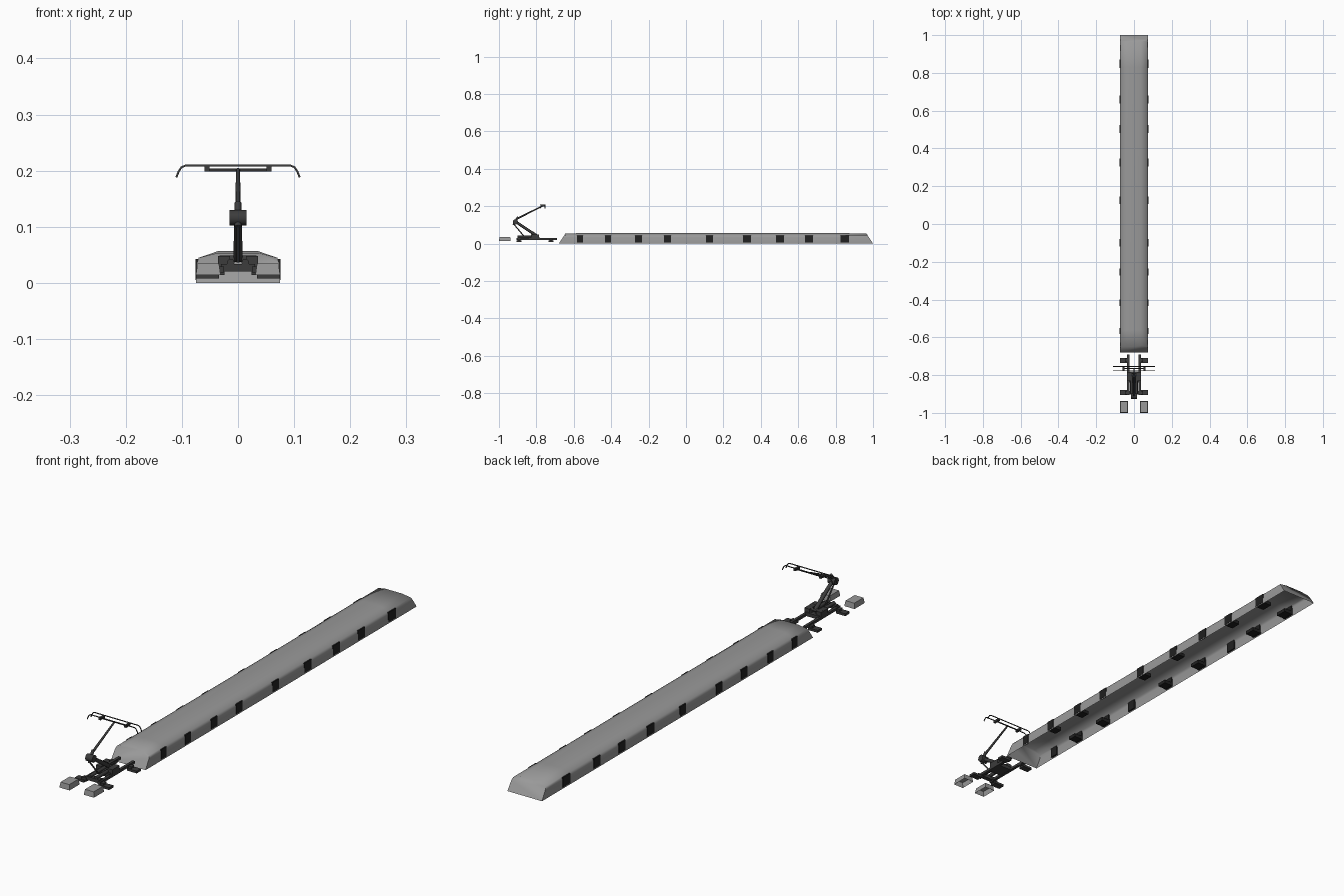
import bpy, bmesh, math
from mathutils import Vector

if "Cube" in bpy.data.objects:
    bpy.data.objects.remove(bpy.data.objects["Cube"])


def material(name, v):
    m = bpy.data.materials.new(name)
    m.diffuse_color = (v, v, v, 1)
    m.use_nodes = True
    m.node_tree.nodes["Principled BSDF"].inputs["Base Color"].default_value = m.diffuse_color
    return m


GREY = material("roof grey", 0.32)
DARK = material("frame dark grey", 0.045)
BLACK = material("vent black", 0.015)


def finish(name, bm, mat, angle=None):
    me = bpy.data.meshes.new(name)
    bmesh.ops.recalc_face_normals(bm, faces=bm.faces)
    bm.to_mesh(me)
    bm.free()
    me.materials.append(mat)
    ob = bpy.data.objects.new(name, me)
    bpy.context.collection.objects.link(ob)
    if angle:
        bpy.ops.object.select_all(action='DESELECT')
        ob.select_set(True)
        bpy.context.view_layer.objects.active = ob
        bpy.ops.object.shade_smooth_by_angle(angle=math.radians(angle))
    return ob


def box(name, x, y, z, mat, taper=0, open_bottom=False):
    """Box from (min, max) ranges; taper pulls the top inwards."""
    bm = bmesh.new()
    bmesh.ops.create_cube(bm, size=1)
    for v in bm.verts:
        t = taper if v.co.z > 0 else 0
        v.co = [r[0] + t if c < 0 else r[1] - t
                for c, r in zip(v.co[:2], (x, y))] + [z[0] if v.co.z < 0 else z[1]]
    bmesh.ops.recalc_face_normals(bm, faces=bm.faces)
    if open_bottom:
        low = [f for f in bm.faces if f.normal.z < -0.9]
        bmesh.ops.delete(bm, geom=low, context='FACES')
    return finish(name, bm, mat)


def rod(name, p, q, r, mat=DARK, r2=None, sides=8):
    p, q = Vector(p), Vector(q)
    bm = bmesh.new()
    bmesh.ops.create_cone(bm, cap_ends=True, segments=sides, radius1=r,
                          radius2=r2 or r, depth=(q - p).length)
    rot = (q - p).to_track_quat('Z', 'Y')
    for v in bm.verts:
        v.co = rot @ v.co + (p + q) / 2
    return finish(name, bm, mat, 50)


def tube(name, pts, r):
    cu = bpy.data.curves.new(name, 'CURVE')
    cu.dimensions = '3D'
    cu.bevel_depth = r
    cu.bevel_resolution = 1
    cu.use_fill_caps = True
    sp = cu.splines.new('POLY')
    sp.points.add(len(pts) - 1)
    for a, b in zip(sp.points, pts):
        a.co = (*b, 1)
    cu.materials.append(DARK)
    ob = bpy.data.objects.new(name, cu)
    bpy.context.collection.objects.link(ob)


# Long roof shell, open underneath, with sloping ends and a slight crown
half = [(0.075, 0), (0.0735, 0.035), (0.070, 0.045), (0.036, 0.0535)]
profile = half + [(-x, z) for x, z in reversed(half)]
bm = bmesh.new()
rings = []
for y, slope, crown in ((-0.68, 0.65, 0), (-0.56, 0, 0.003), (0.83, 0, 0.003), (1, -0.65, 0)):
    rings.append([bm.verts.new((x, y + slope * z, z + (crown if z > 0.05 else 0)))
                  for x, z in profile])
for a, b in zip(rings, rings[1:]):
    for i in range(len(a) - 1):
        bm.faces.new((a[i], a[i + 1], b[i + 1], b[i]))
bm.faces.new(rings[0])
bm.faces.new(rings[-1])
finish("roof_shell", bm, GREY, 62)

# Side vents, some with a duct reaching inwards under the shell
vents = [(-0.567, 0.032, 0), (-0.417, 0.034, 1), (-0.254, 0.038, 1),
         (-0.099, 0.038, 0), (0.126, 0.038, 1), (0.326, 0.042, 1),
         (0.503, 0.042, 0), (0.658, 0.042, 1), (0.848, 0.046, 1)]
for s in (-1, 1):
    for y, w, duct in vents:
        yr = (y - w / 2, y + w / 2)
        box("side_vent", sorted((s * 0.068, s * 0.0758)), yr, (0.005, 0.043), BLACK)
        if duct:
            box("vent_duct", sorted((s * 0.035, s * 0.07)), yr, (0.006, 0.02), BLACK)

# Front pads, hollow underneath
for s in (-1, 1):
    box("front_pad", sorted((s * 0.031, s * 0.075)), (-1, -0.937), (0.014, 0.035),
        GREY, 0.003, True)

# Current collector base frame with feet
for s in (-1, 1):
    box("base_rail", sorted((s * 0.025, s * 0.036)), (-0.905, -0.69), (0.019, 0.029), DARK)
    for y in (-0.893, -0.722):
        box("mount_foot", sorted((s * 0.034, s * 0.075)), (y - 0.013, y + 0.013),
            (0.008, 0.017), DARK)
        box("foot_bracket", sorted((s * 0.024, s * 0.048)), (y - 0.009, y + 0.009),
            (0.014, 0.025), DARK)
    rod("spring", (s * 0.013, -0.90, 0.036), (s * 0.013, -0.79, 0.036), 0.007)
    box("arm_bearing", sorted((s * 0.014, s * 0.036)), (-0.83, -0.785), (0.025, 0.048), DARK)
box("front_crossbeam", (-0.03, 0.03), (-0.902, -0.884), (0.02, 0.034), DARK)
box("middle_crossbeam", (-0.03, 0.03), (-0.84, -0.78), (0.02, 0.034), DARK)

# Folding arm: lower arm, guide rod, knuckle and upper arm
rod("arm_axle", (-0.033, -0.80, 0.043), (0.033, -0.80, 0.043), 0.006)
rod("lower_arm", (0, -0.80, 0.043), (0, -0.912, 0.118), 0.008, r2=0.007)
rod("guide_rod", (0, -0.865, 0.038), (0, -0.922, 0.106), 0.003)
rod("knuckle_axle", (-0.015, -0.912, 0.116), (0.015, -0.912, 0.116), 0.014, sides=12)
rod("knuckle_lever", (0, -0.922, 0.100), (0, -0.898, 0.143), 0.006)
rod("upper_arm", (0, -0.905, 0.133), (0, -0.765, 0.202), 0.005, r2=0.0035)

# Collector head: two contact strips with drooping horns on a carrier
horn = [(0.11, 0.188), (0.106, 0.198), (0.101, 0.206), (0.094, 0.209)]
strip = horn + [(-x, z) for x, z in reversed(horn)]
for y in (-0.777, -0.754):
    tube("contact_strip", [(x, y, z) for x, z in strip], 0.002)
rod("head_carrier", (-0.06, -0.765, 0.201), (0.06, -0.765, 0.201), 0.0025)
for s in (-1, 1):
    box("strip_holder", sorted((s * 0.051, s * 0.06)), (-0.779, -0.752), (0.199, 0.208), DARK)
